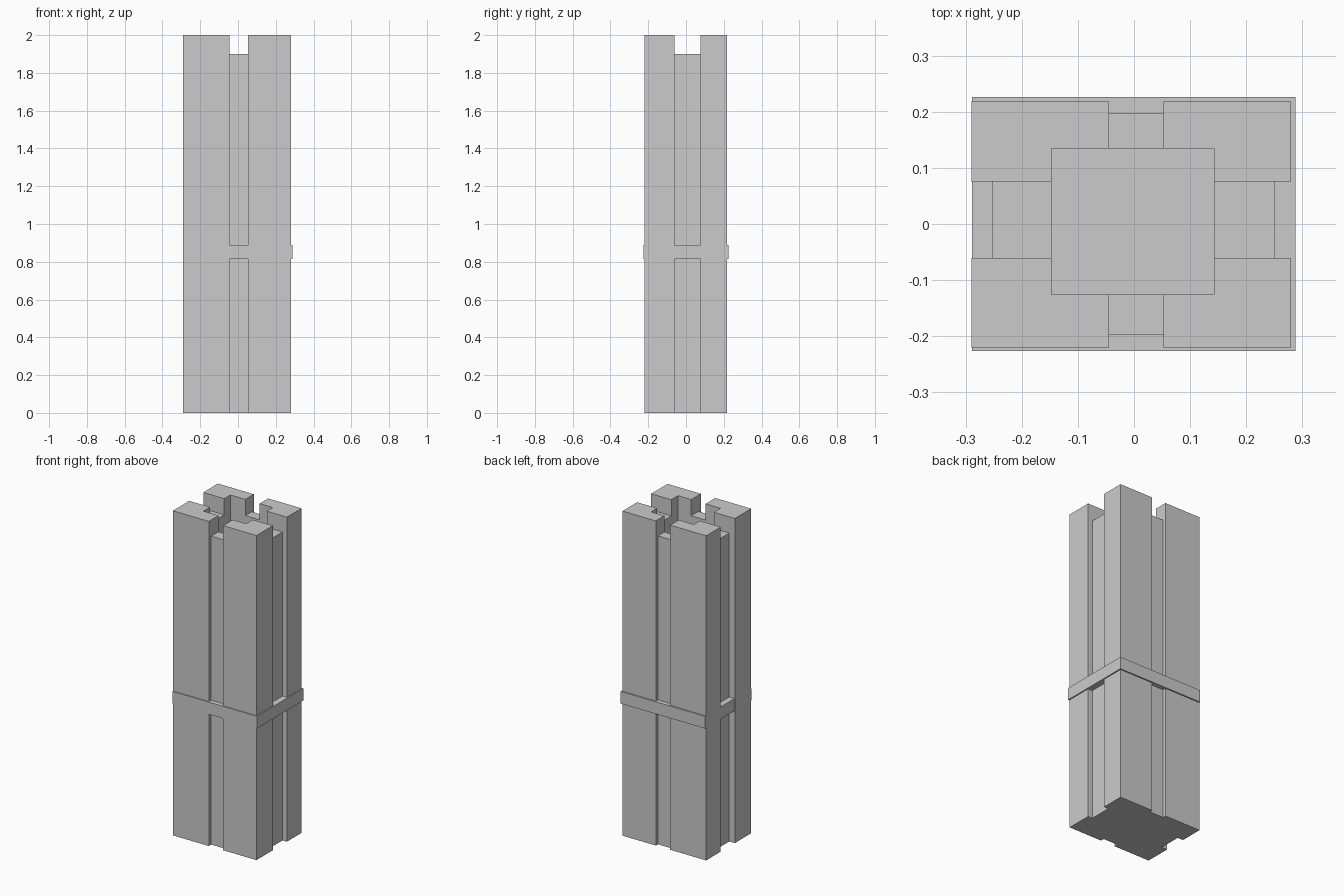
import bpy
import bmesh

if "Cube" in bpy.data.objects:
    bpy.data.objects.remove(bpy.data.objects["Cube"])


def box(name, x, y, z):
    """Axis-aligned box from (min, max) ranges."""
    bm = bmesh.new()
    bmesh.ops.create_cube(bm, size=1)
    for v in bm.verts:
        v.co = [r[0] if c < 0 else r[1] for c, r in zip(v.co, (x, y, z))]
    mesh = bpy.data.meshes.new(name)
    bm.to_mesh(mesh)
    bm.free()
    ob = bpy.data.objects.new(name, mesh)
    bpy.context.collection.objects.link(ob)
    return ob


def cut(target, x, y, z):
    """Subtract a box from the target and discard the cutter."""
    cutter = box("cutter", x, y, z)
    cutter.hide_render = True
    mod = target.modifiers.new("cut", 'BOOLEAN')
    mod.operation = 'DIFFERENCE'
    mod.solver = 'EXACT'
    mod.object = cutter
    bpy.context.view_layer.objects.active = target
    bpy.ops.object.modifier_apply(modifier=mod.name)
    bpy.data.objects.remove(cutter)


# Main shaft
shaft = box("shaft", (-0.29, 0.28), (-0.22, 0.218), (0, 2))

gx = (-0.045, 0.053)   # groove width on front and back
gy = (-0.061, 0.076)   # groove width on the sides
full = (-1, 3)

# Full-height grooves on the four sides
cut(shaft, gx, (-1, -0.197), full)
cut(shaft, gx, (0.198, 1), full)
cut(shaft, (-1, -0.252), gy, full)
cut(shaft, (0.25, 1), gy, full)

# Crossing slots that lower the rim between the corners
cut(shaft, gx, full[:1] + (1,), (1.9, 3))
cut(shaft, (-1, 1), gy, (1.9, 3))

# Open flue down the middle
cut(shaft, (-0.147, 0.143), (-0.126, 0.135), (0.85, 3))

# Belt around the shaft, also closing the flue
box("belt", (-0.2885, 0.2875), (-0.226, 0.226), (0.815, 0.89))
